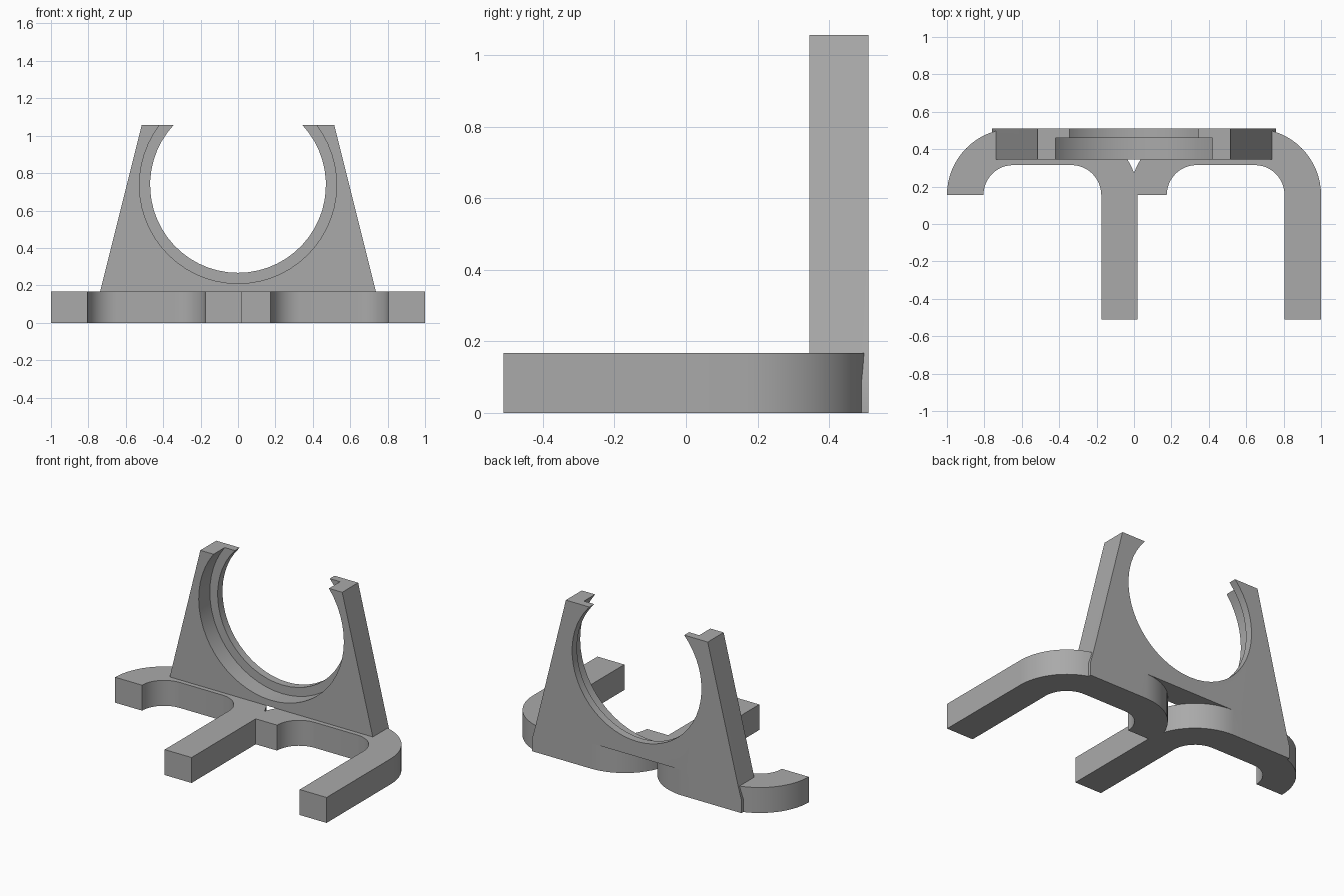
import bpy, bmesh, math
from mathutils import Vector

cube = bpy.data.objects.get("Cube")
if cube:
    bpy.data.objects.remove(cube, do_unlink=True)

grey = bpy.data.materials.new("plain_grey")
grey.use_nodes = True
colour = (0.4, 0.4, 0.4, 1)
grey.diffuse_color = colour
grey.node_tree.nodes["Principled BSDF"].inputs["Base Color"].default_value = colour

BASE, TOP = 0.167, 1.057        # base thickness, overall height
FRONT, STEP, BACK = 0.345, 0.46, 0.51


def arc(cx, cy, r, start, end, steps):
    """Points along a circular arc, angles in degrees."""
    angles = [math.radians(start + (end - start) * i / steps) for i in range(steps + 1)]
    return [(cx + r * math.cos(a), cy + r * math.sin(a)) for a in angles]


def prism(name, points, offset):
    """Extrude a closed loop of 3D points along an offset."""
    bm = bmesh.new()
    face = bm.faces.new([bm.verts.new(p) for p in points])
    new = bmesh.ops.extrude_face_region(bm, geom=[face])["geom"]
    bmesh.ops.translate(bm, vec=Vector(offset),
                        verts=[v for v in new if isinstance(v, bmesh.types.BMVert)])
    bmesh.ops.recalc_face_normals(bm, faces=bm.faces)
    mesh = bpy.data.meshes.new(name)
    bm.to_mesh(mesh)
    bm.free()
    mesh.materials.append(grey)
    obj = bpy.data.objects.new(name, mesh)
    bpy.context.collection.objects.link(obj)
    return obj


def hook(name, left):
    """Flat hook with a short leg on one side and a long leg on the other."""
    cy, inner, outer = 0.155, 0.16, 0.355
    c1, c2 = left + outer, left + 1.02 - outer
    outline = arc(c1, cy, outer, 180, 90, 16) + arc(c2, cy, outer, 90, 0, 16)
    outline += [(c2 + outer, -0.51), (c2 + inner, -0.51)]
    outline += arc(c2, cy, inner, 0, 90, 12) + arc(c1, cy, inner, 90, 180, 12)
    return prism(name, [(x, y, 0) for x, y in outline], (0, 0, BASE))


def cradle(name, radius, y0, y1):
    """Tapered upright with an open-topped round seat and two feet."""
    cz = 0.737
    gap = math.degrees(math.asin((TOP - cz) / radius))
    side = [(0.515, TOP), (0.737, BASE), (0.76, 0.085), (0.76, 0), (0.4, 0), (0.4, BASE)]
    outline = side + [(-x, z) for x, z in reversed(side)]
    outline += arc(0, cz, radius, 180 - gap, 360 + gap, 40)
    return prism(name, [(x, y0, z) for x, z in outline], (0, y1 - y0, 0))


# Two hooks and the stepped cradle
bracket = hook("clip_bracket", -1.0)
parts = [hook("second_hook", -0.02),
         cradle("cradle_front", 0.527, FRONT, STEP),
         cradle("cradle_back", 0.47, STEP, BACK)]

# Fuse into one solid
bpy.ops.object.select_all(action="DESELECT")
bracket.select_set(True)
bpy.context.view_layer.objects.active = bracket
for part in parts:
    mod = bracket.modifiers.new("fuse", "BOOLEAN")
    mod.operation = "UNION"
    mod.solver = "EXACT"
    mod.object = part
    bpy.ops.object.modifier_apply(modifier=mod.name)
    bpy.data.objects.remove(part, do_unlink=True)

bpy.ops.object.shade_smooth_by_angle(angle=math.radians(30))
